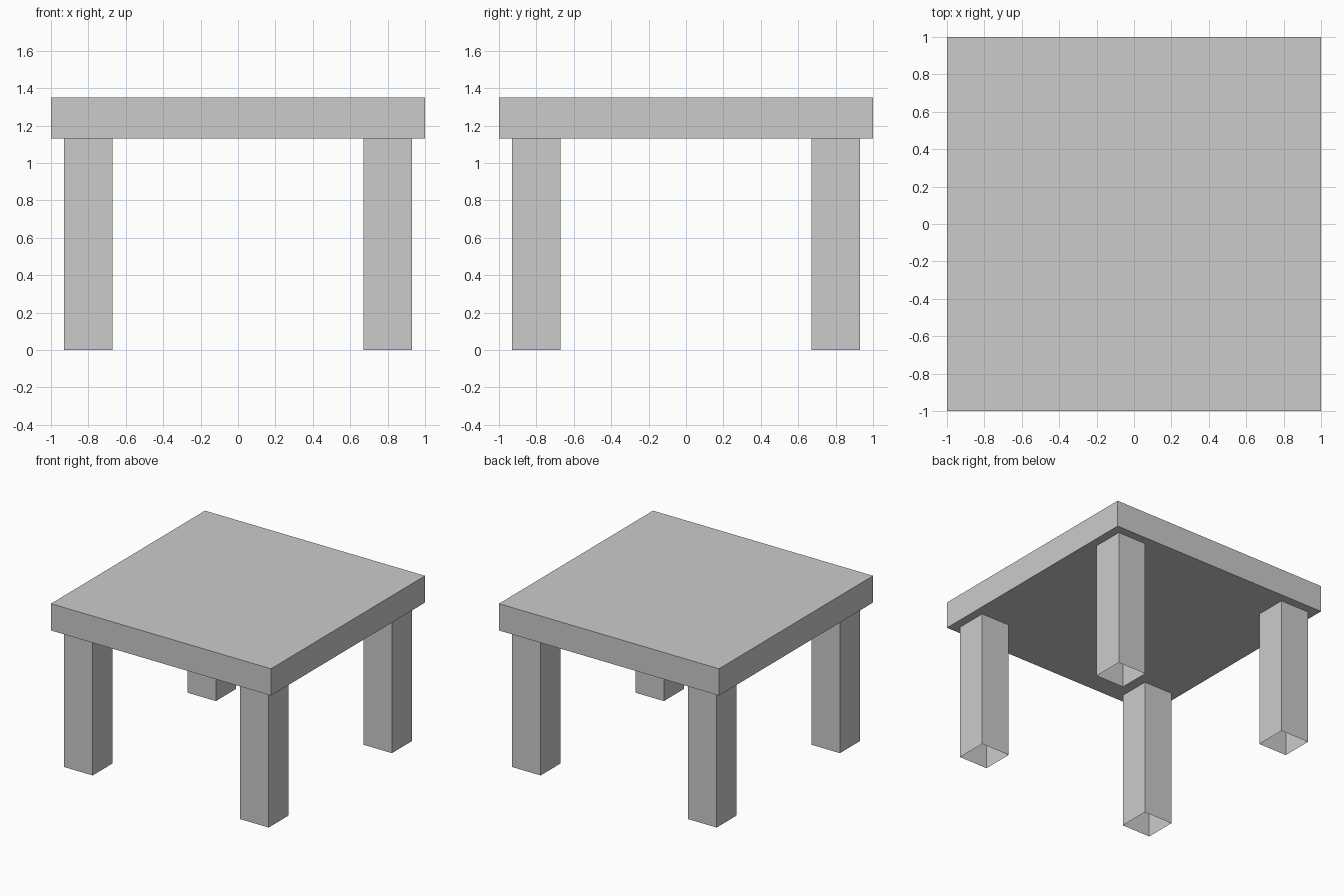
import bpy
import bmesh
from mathutils import Matrix, Vector

if "Cube" in bpy.data.objects:
    bpy.data.objects.remove(bpy.data.objects["Cube"])

LEG_HEIGHT = 1.13
TOP_HEIGHT = 1.35


def box(name, centre, size, open_ends=False):
    bm = bmesh.new()
    bmesh.ops.create_cube(bm, size=1, matrix=Matrix.Diagonal((*size, 1)))
    if open_ends:
        ends = [f for f in bm.faces if abs(f.normal.z) > 0.5]
        bmesh.ops.delete(bm, geom=ends, context='FACES_ONLY')
    mesh = bpy.data.meshes.new(name)
    bm.to_mesh(mesh)
    bm.free()
    obj = bpy.data.objects.new(name, mesh)
    obj.location = Vector(centre)
    bpy.context.collection.objects.link(obj)
    return obj


# Square slab on top
box("table_top", (0, 0, (LEG_HEIGHT + TOP_HEIGHT) / 2),
    (2, 2, TOP_HEIGHT - LEG_HEIGHT))

# Four hollow legs, open at the foot and covered by the slab
for depth, y in (("front", -0.8), ("back", 0.8)):
    for side, x in (("left", -0.8), ("right", 0.8)):
        box(f"{depth}_{side}_leg", (x, y, LEG_HEIGHT / 2),
            (0.26, 0.26, LEG_HEIGHT), open_ends=True)
